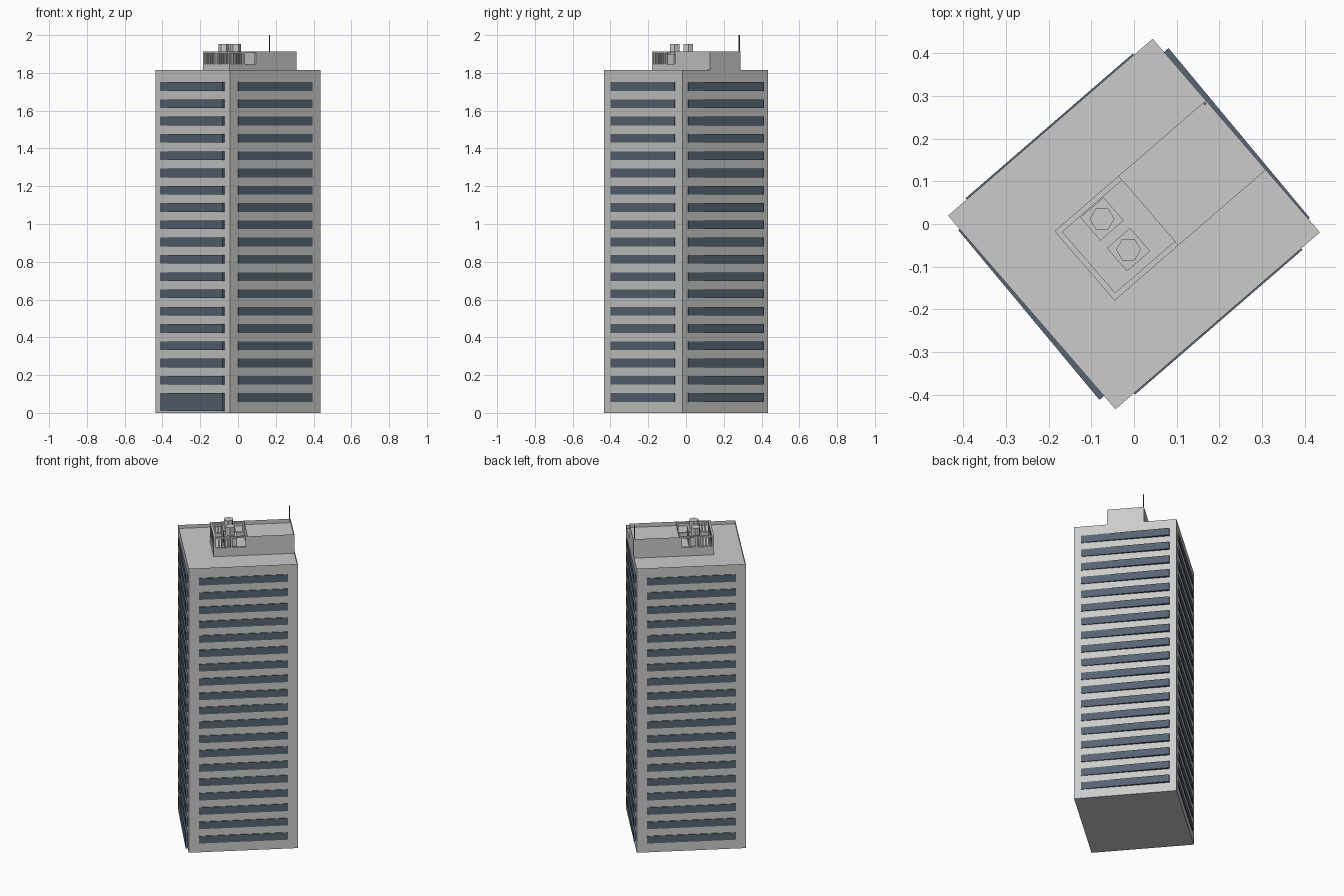
import bpy, bmesh, math
from mathutils import Matrix

if "Cube" in bpy.data.objects:
    bpy.data.objects.remove(bpy.data.objects["Cube"])

ROT = Matrix.Rotation(math.radians(40.85), 4, 'Z')   # whole tower is turned on the grid
HU, HV = 0.317, 0.30                                 # half sizes of the tower plan
ROOF, TOP = 1.814, 1.913


def material(name, col):
    m = bpy.data.materials.new(name)
    m.diffuse_color = (*col, 1)
    m.use_nodes = True
    m.node_tree.nodes["Principled BSDF"].inputs["Base Color"].default_value = m.diffuse_color
    return m


CONCRETE = material("light_concrete", (0.60, 0.60, 0.59))
GLASS = material("blue_grey_glass", (0.097, 0.128, 0.172))
METAL = material("dark_metal", (0.12, 0.12, 0.12))


def finish(bm, name, mat):
    bmesh.ops.recalc_face_normals(bm, faces=bm.faces)
    bm.transform(ROT)
    me = bpy.data.meshes.new(name)
    bm.to_mesh(me)
    bm.free()
    me.materials.append(mat)
    ob = bpy.data.objects.new(name, me)
    bpy.context.collection.objects.link(ob)
    return ob


def prism(bm, pts, z0, z1):
    """Upright prism over a plan outline; returns the top face."""
    lo = [bm.verts.new((x, y, z0)) for x, y in pts]
    hi = [bm.verts.new((x, y, z1)) for x, y in pts]
    bm.faces.new(lo[::-1])
    top = bm.faces.new(hi)
    n = len(pts)
    for i in range(n):
        j = (i + 1) % n
        bm.faces.new((lo[i], lo[j], hi[j], hi[i]))
    return top


def box(bm, u0, u1, v0, v1, z0, z1):
    return prism(bm, [(u0, v0), (u1, v0), (u1, v1), (u0, v1)], z0, z1)


def parapet(bm, top, width, depth):
    """Inset the top face and sink it to leave a raised rim."""
    bmesh.ops.inset_region(bm, faces=[top], thickness=width)
    for v in top.verts:
        v.co.z -= depth


# tower body with parapet
bm = bmesh.new()
parapet(bm, box(bm, -HU, HU, -HV, HV, 0, ROOF), 0.013, 0.022)
finish(bm, "tower_body", CONCRETE)

# window bands; bands on the two u sides flare outwards at one end
W = 0.259
for side in (-1, 1):
    wide, flat = bmesh.new(), bmesh.new()
    for i in range(19):
        z = 0.081 + i * 0.0915
        z0, z1 = z - 0.023, z + 0.023
        low = 0.01 if (i == 0 and side < 0) else z0   # tall entrance glazing
        prism(wide, [(side * (HU - 0.004), -W), (side * (HU - 0.004), W),
                     (side * (HU + (0.014 if side > 0 else 0.004)), W),
                     (side * (HU + (0.004 if side > 0 else 0.014)), -W)], low, z1)
        va, vb = sorted((side * (HV - 0.004), side * (HV + 0.004)))
        box(flat, -W, W, va, vb, z0, z1)
    tag = "front" if side < 0 else "back"
    finish(wide, tag + "_wide_windows", GLASS)
    finish(flat, tag + "_flat_windows", GLASS)

# solid part of the rooftop house, flush with one tower face
P0, PM, PV0, PV1, T = -0.152, 0.046, -0.106, 0.109, 0.013
BASE, SILL, HEAD = ROOF - 0.024, 1.846, 1.904
bm = bmesh.new()
parapet(bm, box(bm, PM, HU, PV0, PV1, BASE, TOP), 0.013, 0.025)
finish(bm, "rooftop_house", CONCRETE)

# open plant enclosure: floor, sills, head rails and posts
bm = bmesh.new()
box(bm, P0, PM, PV0, PV1, BASE, 1.82)
for z0, z1 in ((1.82, SILL), (HEAD, TOP)):
    box(bm, P0, P0 + T, PV0, PV1, z0, z1)
    box(bm, P0 + T, PM, PV0, PV0 + T, z0, z1)
    box(bm, P0 + T, PM, PV1 - T, PV1, z0, z1)
for v in (PV0, PV1 - T):
    for u in (P0, -0.055, PM - T):
        box(bm, u, u + T, v, v + T, SILL, HEAD)
box(bm, P0, P0 + T, -0.006, 0.008, SILL, HEAD)
finish(bm, "plant_enclosure", CONCRETE)

# upright louvre slats in the enclosure openings
bm = bmesh.new()
for i in range(1, 5):
    u = P0 + 0.008 + i * 0.018
    for v in (PV0, PV1 - T):
        box(bm, u, u + 0.008, v + 0.002, v + T - 0.002, SILL, HEAD)
for i in range(1, 11):
    v = PV0 + 0.004 + i * 0.018
    box(bm, P0 + 0.002, P0 + T - 0.002, v, v + 0.008, SILL, HEAD)
finish(bm, "louvre_slats", CONCRETE)

# two cooling units: square box with a six-sided fan drum
bm = bmesh.new()
for v in (0.058, -0.037):
    u = -0.049
    box(bm, u - 0.036, u + 0.036, v - 0.036, v + 0.036, 1.82, 1.90)
    ring = [(u + 0.029 * math.cos(math.radians(60 * k + 20)),
             v + 0.029 * math.sin(math.radians(60 * k + 20))) for k in range(6)]
    prism(bm, ring, 1.90, 1.953)
finish(bm, "cooling_units", CONCRETE)

# antenna mast
bm = bmesh.new()
box(bm, 0.308, 0.313, 0.102, 0.107, 1.90, 2.0)
finish(bm, "antenna", METAL)
